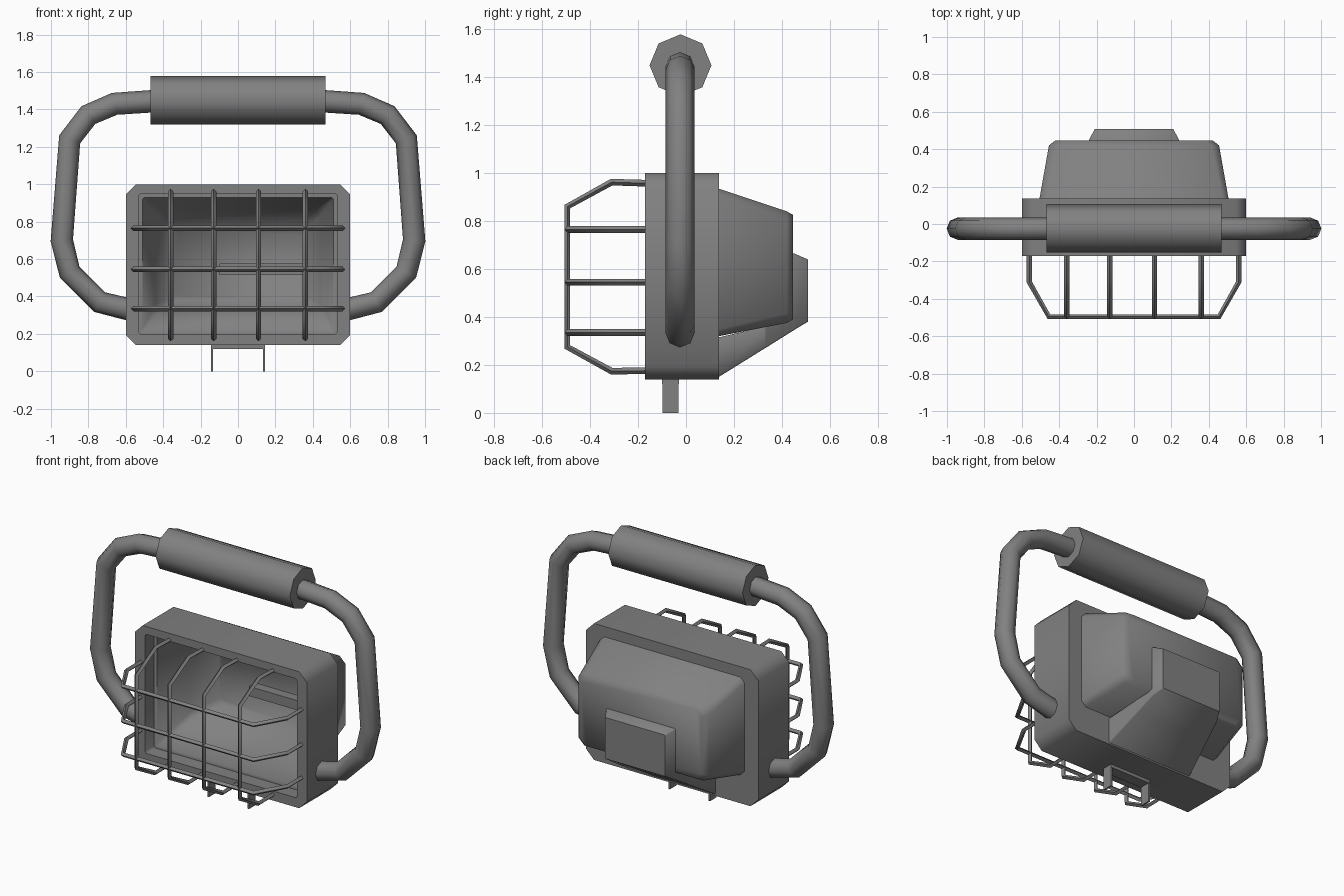
import bpy, bmesh, math
from mathutils import Vector

if "Cube" in bpy.data.objects:
    bpy.data.objects.remove(bpy.data.objects["Cube"])

dark = bpy.data.materials.new("dark_grey")
dark.diffuse_color = (0.22, 0.22, 0.22, 1)
dark.use_nodes = True
dark.node_tree.nodes["Principled BSDF"].inputs["Base Color"].default_value = dark.diffuse_color


def finish(ob, angle=None):
    bpy.ops.object.select_all(action='DESELECT')
    ob.select_set(True)
    bpy.context.view_layer.objects.active = ob
    if ob.type == 'MESH':
        ob.data.materials.clear()
        ob.data.materials.append(dark)
    if angle:
        bpy.ops.object.shade_smooth_by_angle(angle=math.radians(angle))
    return ob


def loft(name, rings, cap_start=False, angle=None):
    """Skin chamfered rectangles (y, half_width, z_low, z_high, chamfer); the last is capped."""
    bm = bmesh.new()
    loops = []
    for y, w, lo, hi, c in rings:
        pts = [(w, lo + c), (w, hi - c), (w - c, hi), (c - w, hi),
               (-w, hi - c), (-w, lo + c), (c - w, lo), (w - c, lo)]
        loops.append([bm.verts.new((x, y, z)) for x, z in pts])
    for a, b in zip(loops, loops[1:]):
        for i in range(8):
            j = (i + 1) % 8
            bm.faces.new((a[i], a[j], b[j], b[i]))
    bm.faces.new(loops[-1])
    if cap_start:
        bm.faces.new(loops[0])
    bmesh.ops.recalc_face_normals(bm, faces=bm.faces)
    me = bpy.data.meshes.new(name)
    bm.to_mesh(me)
    bm.free()
    ob = bpy.data.objects.new(name, me)
    bpy.context.collection.objects.link(ob)
    return finish(ob, angle)


def tube(name, path, radius, res, angle=None):
    """Sweep a round section with 4 + 2 * res sides along a straight-segment path."""
    cu = bpy.data.curves.new(name, 'CURVE')
    cu.dimensions = '3D'
    cu.bevel_depth = radius
    cu.bevel_resolution = res
    cu.use_fill_caps = True
    sp = cu.splines.new('POLY')
    sp.points.add(len(path) - 1)
    for p, co in zip(sp.points, path):
        p.co = (*co, 1)
    ob = bpy.data.objects.new(name, cu)
    bpy.context.collection.objects.link(ob)
    finish(ob)
    bpy.ops.object.convert(target='MESH')
    return finish(bpy.context.object, angle)


def box(name, lo, hi):
    lo, hi = Vector(lo), Vector(hi)
    bpy.ops.mesh.primitive_cube_add(size=1, location=(lo + hi) / 2)
    ob = bpy.context.object
    ob.name = name
    ob.scale = hi - lo
    return finish(ob)


# Housing frame with front lip and hollow reflector
loft("housing", [
    (0.137, 0.50, 0.32, 0.935, 0.03),
    (0.137, 0.60, 0.14, 1.0, 0.055),
    (-0.17, 0.60, 0.14, 1.0, 0.055),
    (-0.17, 0.53, 0.20, 0.95, 0.01),
    (-0.08, 0.53, 0.20, 0.95, 0.01),
    (-0.08, 0.51, 0.22, 0.93, 0.01),
    (0.15, 0.44, 0.33, 0.86, 0.03),
    (0.31, 0.35, 0.38, 0.76, 0.03)], angle=60)

# Tapered back shell
loft("back_shell", [
    (0.137, 0.505, 0.32, 0.935, 0.03),
    (0.42, 0.455, 0.375, 0.84, 0.04),
    (0.447, 0.42, 0.39, 0.825, 0.04)], angle=65)

# Wedge shaped wiring box low on the back, stepping up behind the reflector
loft("wiring_box", [
    (0.137, 0.30, 0.15, 0.315, 0.005),
    (0.33, 0.263, 0.27, 0.36, 0.005),
    (0.34, 0.261, 0.276, 0.665, 0.005),
    (0.45, 0.24, 0.345, 0.665, 0.005),
    (0.508, 0.21, 0.38, 0.64, 0.005)], cap_start=True, angle=50)

# Lamp ledge at the back of the reflector
box("lamp_ledge", (-0.1, 0.25, 0.515), (0.35, 0.315, 0.575))

# Carrying handle
side = [(0.56, 0.325), (0.74, 0.37), (0.90, 0.53), (0.942, 0.70),
        (0.90, 1.24), (0.80, 1.37), (0.66, 1.43), (0.44, 1.445)]
path = [(x, -0.025, z) for x, z in side]
path += [(-x, y, z) for x, y, z in reversed(path)]
tube("handle", path, 0.06, 2, 60)

# Padded grip
tube("grip", [(-0.468, -0.023, 1.449), (0.468, -0.023, 1.449)], 0.129, 2, 60)

# Guard cage: horizontal bars, then vertical bars
for i, z in enumerate((0.335, 0.545, 0.765)):
    half = [(0.56, -0.15), (0.56, -0.31), (0.455, -0.495)]
    pts = half + [(-x, y) for x, y in reversed(half)]
    tube(f"guard_bar_horizontal_{i}", [(x, y, z) for x, y in pts], 0.014, 0, 60)
profile = [(-0.15, 0.957), (-0.31, 0.962), (-0.495, 0.86),
           (-0.495, 0.275), (-0.31, 0.174), (-0.15, 0.176)]
for i, x in enumerate((-0.36, -0.13, 0.11, 0.36)):
    tube(f"guard_bar_vertical_{i}", [(x, y, z) for y, z in profile], 0.014, 0, 60)

# Mounting bracket under the housing
box("bracket_plate", (-0.145, -0.1, 0.12), (0.145, -0.03, 0.142))
for s in (-1, 1):
    box("bracket_leg", (s * 0.14 - 0.005, -0.098, 0), (s * 0.14 + 0.005, -0.032, 0.13))
